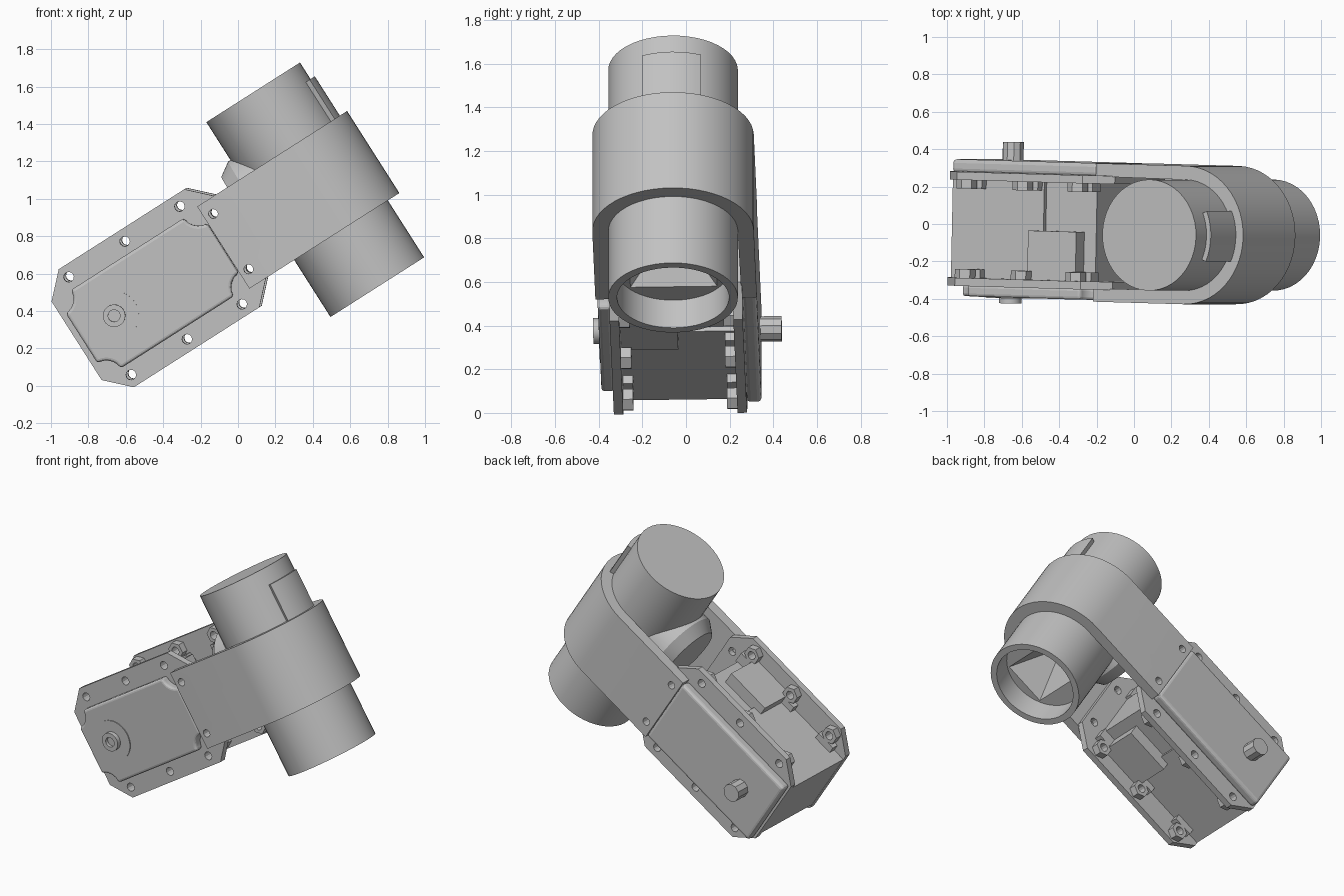
import bpy, bmesh
from math import sin, cos, pi, radians
from mathutils import Matrix, Vector

if "Cube" in bpy.data.objects:
    bpy.data.objects.remove(bpy.data.objects["Cube"])

# Tilted frame shared by all parts: x runs along the arm, y across, z along the tube
FRAME = (Matrix.Translation((0, -0.037, 0)) @ Matrix.Rotation(radians(-32.5), 4, 'Y')
         @ Matrix.Rotation(radians(-1.4), 4, 'Z'))
AXIS = {'x': Matrix.Rotation(pi / 2, 4, 'Y'), 'y': Matrix.Rotation(-pi / 2, 4, 'X'),
        'z': Matrix.Identity(4)}

grey = bpy.data.materials.new("plain_grey")
grey.use_nodes = True
GREY = (0.54, 0.54, 0.54, 1)
grey.diffuse_color = GREY
grey.node_tree.nodes["Principled BSDF"].inputs["Base Color"].default_value = GREY


def finish(bm, name):
    bmesh.ops.recalc_face_normals(bm, faces=bm.faces)
    mesh = bpy.data.meshes.new(name)
    bm.to_mesh(mesh)
    bm.free()
    mesh.materials.append(grey)
    ob = bpy.data.objects.new(name, mesh)
    ob.matrix_world = FRAME
    bpy.context.collection.objects.link(ob)
    return ob


def prism(name, pts, lo, hi, axis='y'):
    """Extrude a profile across the arm ('y') or along the tube ('z')."""
    bm = bmesh.new()
    place = (lambda a, b: (a, lo, b)) if axis == 'y' else (lambda a, b: (a, b, lo))
    face = bm.faces.new([bm.verts.new(place(*p)) for p in pts])
    moved = bmesh.ops.extrude_face_region(bm, geom=[face])["geom"]
    step = Vector((0, hi - lo, 0) if axis == 'y' else (0, 0, hi - lo))
    bmesh.ops.translate(bm, vec=step, verts=[g for g in moved if isinstance(g, bmesh.types.BMVert)])
    return finish(bm, name)


def rect(u0, u1, v0, v1):
    return [(u0, v0), (u1, v0), (u1, v1), (u0, v1)]


def rod(name, centre, axis, lo, hi, r, r2=None, sides=48):
    """Cylinder or cone along an axis; centre gives the other two coordinates."""
    bm = bmesh.new()
    mid = (lo + hi) / 2
    a, b = centre
    at = {'x': (mid, a, b), 'y': (a, mid, b), 'z': (a, b, mid)}[axis]
    bmesh.ops.create_cone(bm, cap_ends=True, segments=sides, radius1=r,
                          radius2=r if r2 is None else r2, depth=hi - lo,
                          matrix=Matrix.Translation(at) @ AXIS[axis])
    return finish(bm, name)


def apply_all(ob):
    bpy.context.view_layer.update()
    mesh = bpy.data.meshes.new_from_object(ob.evaluated_get(bpy.context.evaluated_depsgraph_get()))
    ob.modifiers.clear()
    ob.data = mesh


def cut(ob, cutters):
    for c in cutters:
        mod = ob.modifiers.new("cut", 'BOOLEAN')
        mod.operation, mod.solver, mod.object = 'DIFFERENCE', 'EXACT', c
    apply_all(ob)
    for c in cutters:
        bpy.data.objects.remove(c)


def bevel(ob, width):
    mod = ob.modifiers.new("round", 'BEVEL')
    mod.width, mod.segments, mod.angle_limit = width, 3, radians(40)
    apply_all(ob)


def arc(cx, cy, r, start, end, n):
    return [(cx + r * cos(start + (end - start) * i / n), cy + r * sin(start + (end - start) * i / n))
            for i in range(n + 1)]


MID = 0.667        # middle height of the gearbox
TUBE = (0.912, 0)  # tube centre

# Tube, with a bore and a pyramid recess in its lower end
tube = rod("tube", TUBE, 'z', 0.045, 1.28, 0.297)
cut(tube, [rod("bore", TUBE, 'z', -0.1, 0.195, 0.257)])
pyramid = rod("pyramid", (0, 0), 'z', 0.19, 0.42, 0.205, 0.02, sides=4)
pyramid.data.transform(Matrix.Translation((TUBE[0], 0, 0)) @ Matrix.Diagonal((1, 1.4, 1, 1))
                       @ Matrix.Rotation(pi / 4, 4, 'Z'))
cut(tube, [pyramid])

# Curved key on the outer side of the tube
prism("tube_key", arc(*TUBE, 0.324, -0.43, 0.43, 10) + arc(*TUBE, 0.28, 0.43, -0.43, 10),
      0.9, 1.175, 'z')

# U-shaped holder that wraps round the tube
outer = [(0.34, -0.37)] + arc(*TUBE, 0.37, -pi / 2, pi / 2, 28) + [(0.34, 0.37)]
inner = [(0.34, 0.3)] + arc(*TUBE, 0.296, pi / 2, -pi / 2, 28) + [(0.34, -0.3)]
holder = prism("holder", outer + inner, 0.406, 0.926, 'z')
cut(holder, [rod("hole", (0.392, z), 'y', -0.5, 0.5, 0.025, sides=12) for z in (0.847, 0.496)])

# Round boss on the tube, facing the gearbox
rod("tube_boss", (0, 0.79), 'x', 0.6, 0.8, 0.25)
rod("tube_boss_chamfer", (0, 0.79), 'x', 0.525, 0.6, 0.2, 0.25)

# Flange plates with screw holes, and nuts on pads on their inner sides
c = 0.125
u0, u1, v0, v1 = -0.591, 0.455, 0.293, 1.041
octagon = [(u0 + c, v0), (u1 - c, v0), (u1, v0 + c), (u1, v1 - c),
           (u1 - c, v1), (u0 + c, v1), (u0, v1 - c), (u0, v0 + c)]
screws = [(u, MID + s * 0.31) for u in (-0.443, -0.088, 0.26) for s in (-1, 1)]
for side, label in ((-1, "front"), (1, "back")):
    lo, hi = sorted((side * 0.262, side * 0.305))
    plate = prism(label + "_flange", octagon, lo, hi)
    cut(plate, [rod("hole", p, 'y', -0.5, 0.5, 0.027, sides=12)
                for p in screws + [(0.392, 0.847), (0.392, 0.496)]])
    lo, hi = sorted((side * 0.215, side * 0.264))
    for u, v in screws:
        nut = rod(label + "_nut", (u, v), 'y', lo, hi, 0.055, sides=6)
        cut(nut, [rod("hole", (u, v), 'y', -0.5, 0.5, 0.027, sides=12)])
        # Pad between the nut and the gearbox body
        near, far = sorted((MID + (v - MID) * 0.6, MID + (v - MID) * 0.85))
        prism(label + "_nut_pad", rect(u - 0.065, u + 0.065, near, far), lo, hi)

# Gearbox body, its slightly lower end and the connector block
prism("gearbox_body", rect(-0.59, -0.01, 0.448, 0.886), -0.264, 0.264)
prism("gearbox_neck", rect(-0.02, 0.31, 0.472, 0.862), -0.264, 0.264)
prism("connector_block", rect(-0.07, 0.235, 0.39, 0.944), -0.264, 0.0)

# Front cover with scooped corners
a0, a1, b0, b1, n = -0.56, 0.337, 0.416, 0.912, 0.09
scooped = (arc(a0, b0, n, pi / 2, 0, 8) + arc(a1, b0, n, pi, pi / 2, 8)
           + arc(a1, b1, n, 1.5 * pi, pi, 8) + arc(a0, b1, n, 2 * pi, 1.5 * pi, 8))
front_cover = prism("front_cover", scooped, -0.362, -0.3)
bevel(front_cover, 0.016)

# Back cover, a plain rounded plate
back_cover = prism("back_cover", rect(-0.58, 0.34, 0.416, 0.915), 0.3, 0.37)
bevel(back_cover, 0.02)

# Drive shafts
SHAFT = (-0.348, 0.672)
rod("shaft_ring", SHAFT, 'y', -0.368, -0.35, 0.132)
hub = rod("front_hub", SHAFT, 'y', -0.396, -0.35, 0.06, sides=32)
cut(hub, [rod("hole", SHAFT, 'y', -0.45, -0.375, 0.032, sides=32)])
rod("back_shaft", SHAFT, 'y', 0.35, 0.467, 0.058, sides=10)

# Smooth the curved faces and keep the edges sharp
bpy.ops.object.select_all(action='DESELECT')
for ob in bpy.context.collection.objects:
    if ob.type == 'MESH' and ob.data.materials and ob.data.materials[0] == grey:
        ob.select_set(True)
        bpy.context.view_layer.objects.active = ob
bpy.ops.object.shade_smooth_by_angle(angle=radians(14))
